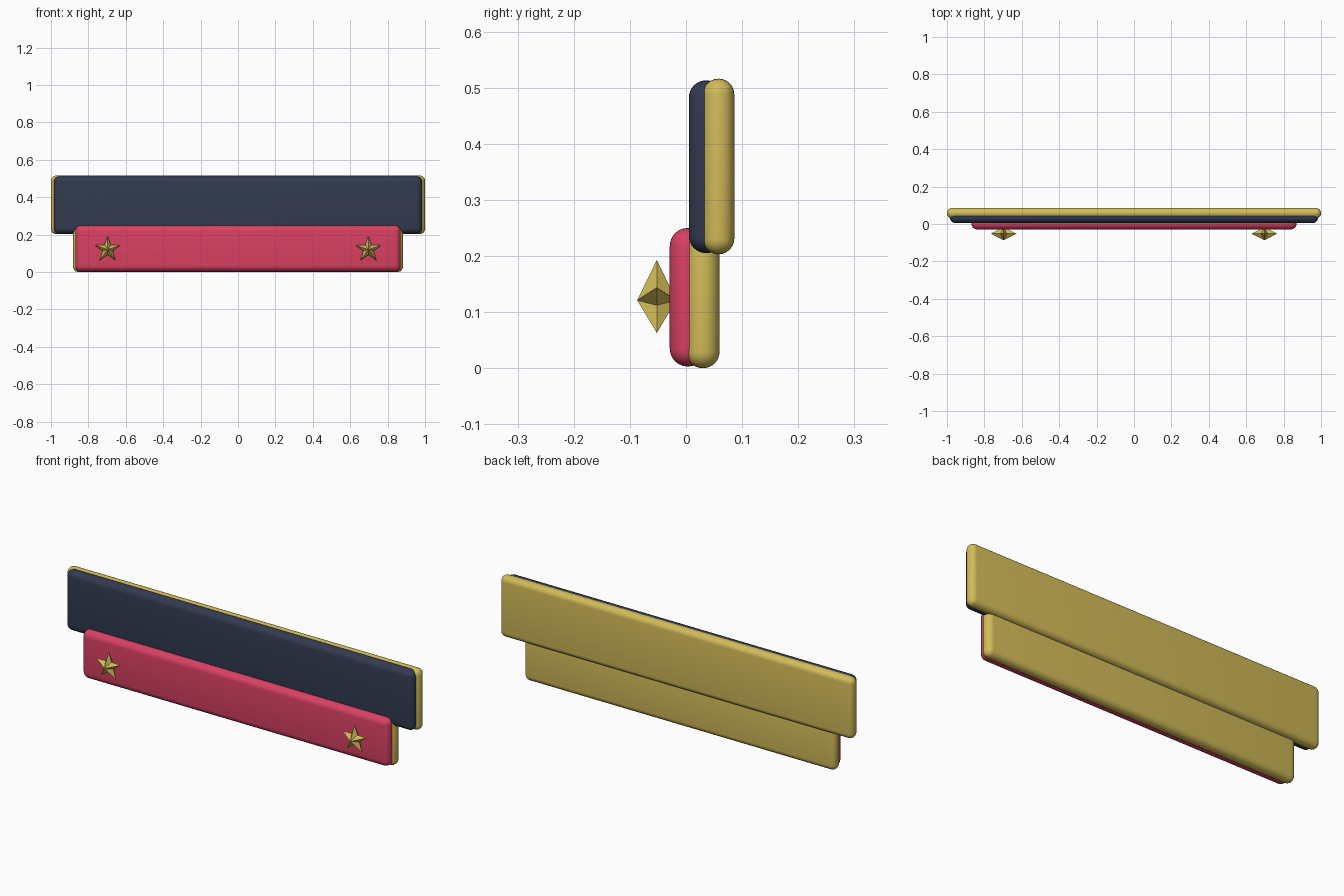
import bpy, bmesh, math

if "Cube" in bpy.data.objects:
    bpy.data.objects.remove(bpy.data.objects["Cube"])


def material(name, rgb):
    m = bpy.data.materials.new(name)
    m.diffuse_color = (*rgb, 1)
    m.use_nodes = True
    m.node_tree.nodes["Principled BSDF"].inputs["Base Color"].default_value = m.diffuse_color
    return m


GOLD = material("gold", (0.65, 0.50, 0.10))
NAVY = material("navy", (0.032, 0.043, 0.082))
RED = material("crimson", (0.70, 0.052, 0.125))


def add_object(name, bm, mat):
    mesh = bpy.data.meshes.new(name)
    bmesh.ops.recalc_face_normals(bm, faces=bm.faces)
    bm.to_mesh(mesh)
    bm.free()
    mesh.materials.append(mat)
    ob = bpy.data.objects.new(name, mesh)
    bpy.context.collection.objects.link(ob)
    return ob


def rounded_panel(name, half_x, y0, y1, z0, z1, mat):
    """Long box whose edges are rounded over its full thickness."""
    bm = bmesh.new()
    bmesh.ops.create_cube(bm, size=1)
    for v in bm.verts:
        v.co.x *= 2 * half_x
        v.co.y = y0 + (v.co.y + 0.5) * (y1 - y0)
        v.co.z = z0 + (v.co.z + 0.5) * (z1 - z0)
    bmesh.ops.bevel(bm, geom=bm.edges[:], offset=(y1 - y0) * 0.495,
                    segments=6, profile=0.5, affect='EDGES')
    for f in bm.faces:
        f.smooth = True
    ob = add_object(name, bm, mat)
    bpy.ops.object.select_all(action='DESELECT')
    bpy.context.view_layer.objects.active = ob
    ob.select_set(True)
    bpy.ops.object.shade_smooth_by_angle(angle=math.radians(30))


def star(name, x, y, z, outer, inner, depth):
    """Five-pointed star with a raised centre on both sides."""
    bm = bmesh.new()
    rim = []
    for i in range(10):
        r = inner if i % 2 else outer
        a = math.pi / 2 + i * math.pi / 5
        rim.append(bm.verts.new((x + r * math.cos(a), y, z + r * math.sin(a))))
    for side in (-1, 1):
        tip = bm.verts.new((x, y + side * depth, z))
        for i in range(10):
            bm.faces.new((rim[i], rim[(i + 1) % 10], tip))
    add_object(name, bm, GOLD)


# Upper board: gold backing with navy face
rounded_panel("upper_backing", 1.0, 0.030, 0.086, 0.203, 0.516, GOLD)
rounded_panel("upper_face", 0.985, 0.005, 0.067, 0.205, 0.513, NAVY)

# Lower board: gold backing with crimson face
rounded_panel("lower_backing", 0.882, 0.000, 0.060, 0.000, 0.249, GOLD)
rounded_panel("lower_face", 0.870, -0.029, 0.036, 0.003, 0.250, RED)

# Star ornaments
for label, sx in (("left", -0.697), ("right", 0.697)):
    star(label + "_star", sx, -0.052, 0.121, 0.072, 0.029, 0.035)
